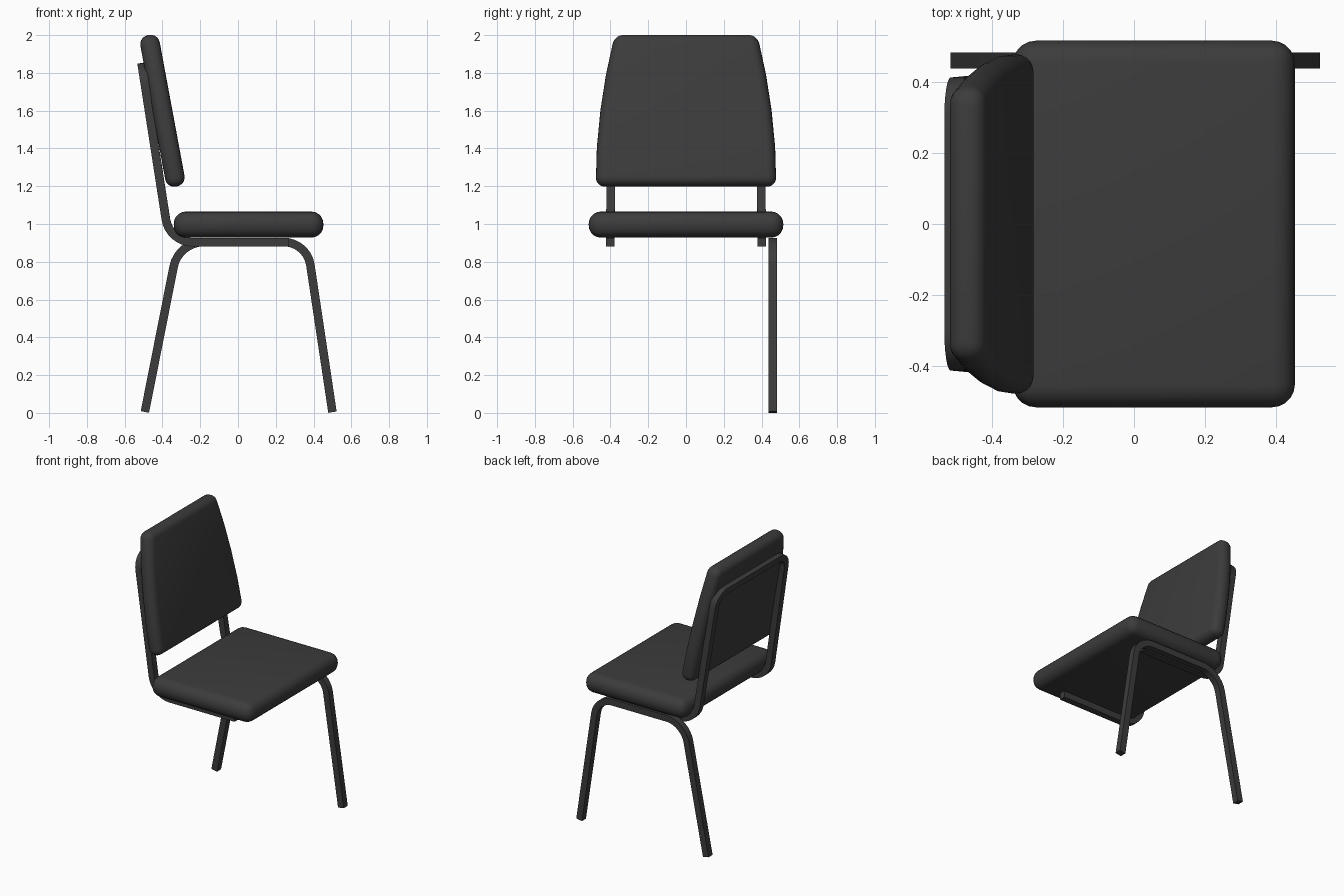
import bpy, bmesh, math
from mathutils import Vector
from mathutils.geometry import interpolate_bezier

if "Cube" in bpy.data.objects:
    bpy.data.objects.remove(bpy.data.objects["Cube"])

black = bpy.data.materials.new("charcoal")
black.diffuse_color = (0.045, 0.045, 0.045, 1)
black.use_nodes = True
black.node_tree.nodes["Principled BSDF"].inputs["Base Color"].default_value = black.diffuse_color


def finish(name, bm, angle):
    bmesh.ops.recalc_face_normals(bm, faces=bm.faces)
    mesh = bpy.data.meshes.new(name)
    bm.to_mesh(mesh)
    bm.free()
    mesh.materials.append(black)
    ob = bpy.data.objects.new(name, mesh)
    bpy.context.collection.objects.link(ob)
    bpy.ops.object.select_all(action='DESELECT')
    ob.select_set(True)
    bpy.context.view_layer.objects.active = ob
    bpy.ops.object.shade_smooth_by_angle(angle=math.radians(angle))
    return ob


def round_path(points, trims, n=9):
    """Polyline with each inner corner replaced by an arc."""
    pts = [Vector(p) for p in points]
    out = [pts[0]]
    for a, p, b, d in zip(pts, pts[1:], pts[2:], trims):
        s = p + (a - p).normalized() * d
        e = p + (b - p).normalized() * d
        out += interpolate_bezier(s, s.lerp(p, 0.56), e.lerp(p, 0.56), e, n)
    return out + [pts[-1]]


def tube(name, path, side, w=0.045):
    """Sweep a square bar along a path."""
    bm = bmesh.new()
    side = Vector(side)
    rings, old = [], None
    for i, p in enumerate(path):
        t = (path[min(i + 1, len(path) - 1)] - path[max(i - 1, 0)]).normalized()
        if old:
            side = old.rotation_difference(t) @ side
        old = t
        up = t.cross(side)
        rings.append([bm.verts.new(p + (side * a + up * b) * w / 2)
                      for a, b in ((1, 1), (-1, 1), (-1, -1), (1, -1))])
    for r, s in zip(rings, rings[1:]):
        for k in range(4):
            bm.faces.new((r[k], r[(k + 1) % 4], s[(k + 1) % 4], s[k]))
    bm.faces.new(rings[0])
    bm.faces.new(rings[-1])
    return finish(name, bm, 35)


def cushion(name, outline, thick, radius):
    """Extrude an outline along a vector and round all its hard edges."""
    bm = bmesh.new()
    face = bm.faces.new([bm.verts.new(p) for p in outline])
    ext = bmesh.ops.extrude_face_region(bm, geom=[face], use_keep_orig=True)
    bmesh.ops.translate(bm, vec=thick,
                        verts=[g for g in ext["geom"] if isinstance(g, bmesh.types.BMVert)])
    bmesh.ops.recalc_face_normals(bm, faces=bm.faces)
    edges = [e for e in bm.edges if e.calc_face_angle(0) > math.radians(35)]
    bmesh.ops.bevel(bm, geom=edges, offset=radius, segments=5, profile=0.5,
                    affect='EDGES', clamp_overlap=True)
    return finish(name, bm, 50)


# Seat cushion
cushion("seat", [(-0.34, -0.515, 0.928), (0.452, -0.515, 0.928),
                 (0.452, 0.515, 0.928), (-0.34, 0.515, 0.928)],
        Vector((0, 0, 0.138)), 0.064)

# Tilted backrest cushion with curved, tapering sides
tilt = math.atan2(0.13, 0.70)
axis = Vector((-math.sin(tilt), 0, math.cos(tilt)))
normal = Vector((math.cos(tilt), 0, math.sin(tilt)))
base = Vector((-0.335, 0, 1.25)) - axis * 0.052 - normal * 0.052
sides = [(0, 0.478), (0.21, 0.472), (0.41, 0.453), (0.60, 0.424), (0.815, 0.378)]
outline = [base + axis * h + Vector((0, w, 0)) for h, w in sides]
outline += [base + axis * h - Vector((0, w, 0)) for h, w in reversed(sides)]
cushion("backrest", outline, normal * 0.104, 0.048)

# Back frame: one bar from under the seat, up, across and down again
frame = [(0.27, -0.402, 0.904), (-0.363, -0.402, 0.904), (-0.507, -0.388, 1.83),
         (-0.507, 0.388, 1.83), (-0.363, 0.402, 0.904), (0.27, 0.402, 0.904)]
tube("back_frame", round_path(frame, (0.12, 0.09, 0.09, 0.12)), (0, 1, 0))

# Single leg frame on the +y side
legs = [(-0.493, 0.46, 0.005), (-0.315, 0.46, 0.904),
        (0.365, 0.46, 0.904), (0.5, 0.46, 0.004)]
tube("leg_frame", round_path(legs, (0.13, 0.12)), (0, 1, 0))
